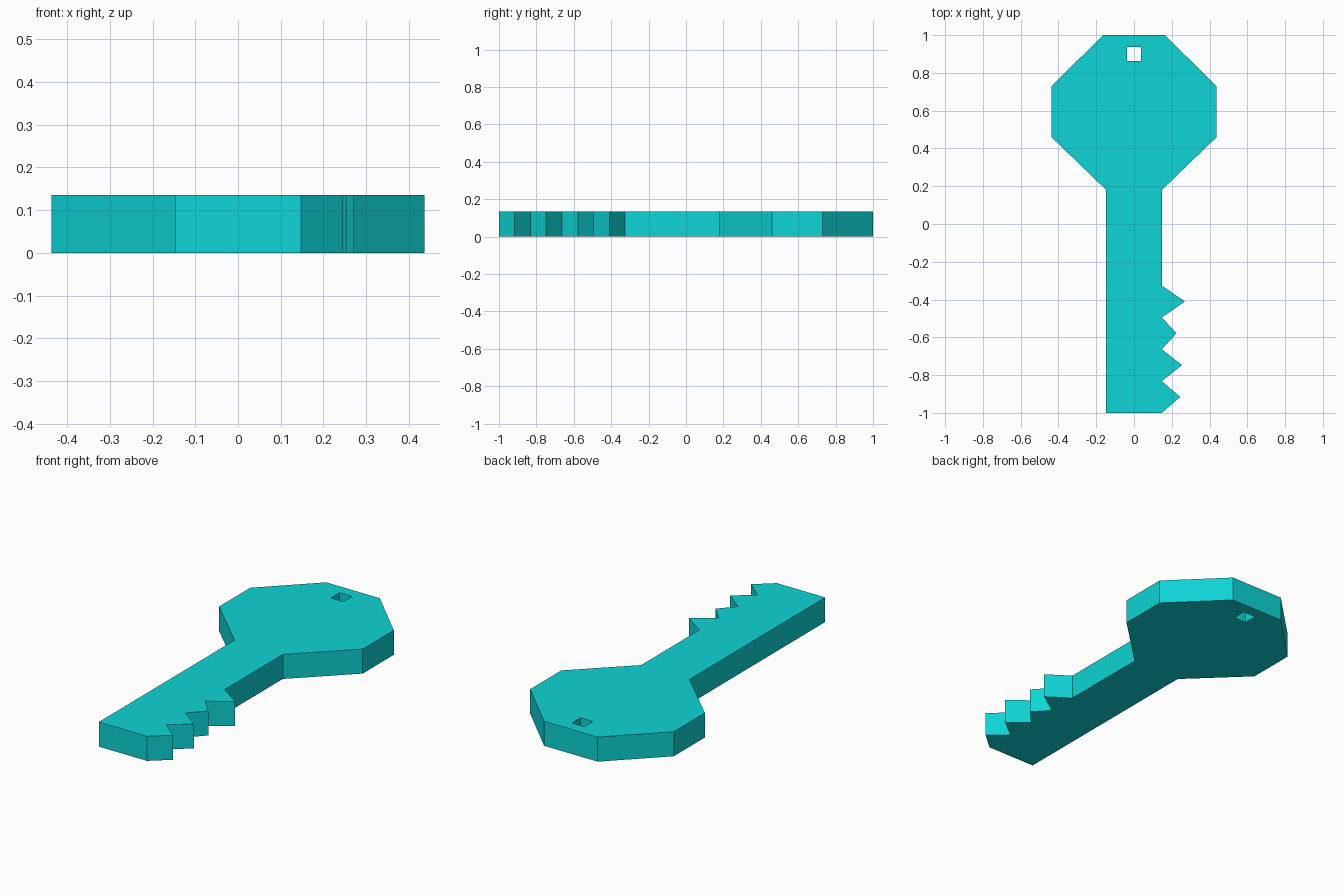
import bpy, bmesh
from mathutils import Vector

if "Cube" in bpy.data.objects:
    bpy.data.objects.remove(bpy.data.objects["Cube"])

THICKNESS = 0.135
SHAFT = 0.147          # half width of the shaft
HEAD = 0.437           # half width of the head

teal = bpy.data.materials.new("bright turquoise")
teal.diffuse_color = (0.004, 0.66, 0.67, 1)
teal.use_nodes = True
teal.node_tree.nodes["Principled BSDF"].inputs["Base Color"].default_value = teal.diffuse_color

# Right half of the head, from the top edge down to the shaft
head = [(0.163, 1.0), (HEAD, 0.73), (HEAD, 0.46), (SHAFT, 0.18)]

# Teeth: evenly spaced, each with its own reach
reach = [0.27, 0.225, 0.254, 0.245]
start, end = -0.326, -1.0
pitch = (end - start) / len(reach)
teeth = []
for i, x in enumerate(reach):
    teeth += [(SHAFT, start + i * pitch), (x, start + (i + 0.5) * pitch)]
teeth += [(SHAFT, end), (-SHAFT, end)]

outline = head + teeth + [(-x, y) for x, y in reversed(head)]

# Square ring hole near the top
cy, r = 0.9, 0.038
hole = [(-r, cy - r), (r, cy - r), (r, cy + r), (-r, cy + r)]


def add_loop(bm, points):
    verts = [bm.verts.new((x, y, 0)) for x, y in points]
    return [bm.edges.new((a, b)) for a, b in zip(verts, verts[1:] + verts[:1])]


# Fill the profile around the hole and give it thickness
bm = bmesh.new()
edges = add_loop(bm, outline) + add_loop(bm, hole)
bmesh.ops.triangle_fill(bm, use_beauty=True, use_dissolve=False, edges=edges,
                        normal=Vector((0, 0, 1)))
res = bmesh.ops.extrude_face_region(bm, geom=bm.faces[:], use_keep_orig=True)
top = [g for g in res["geom"] if isinstance(g, bmesh.types.BMVert)]
bmesh.ops.translate(bm, verts=top, vec=(0, 0, THICKNESS))
bmesh.ops.recalc_face_normals(bm, faces=bm.faces[:])

mesh = bpy.data.meshes.new("key")
bm.to_mesh(mesh)
bm.free()
mesh.materials.append(teal)
key = bpy.data.objects.new("key", mesh)
bpy.context.collection.objects.link(key)
